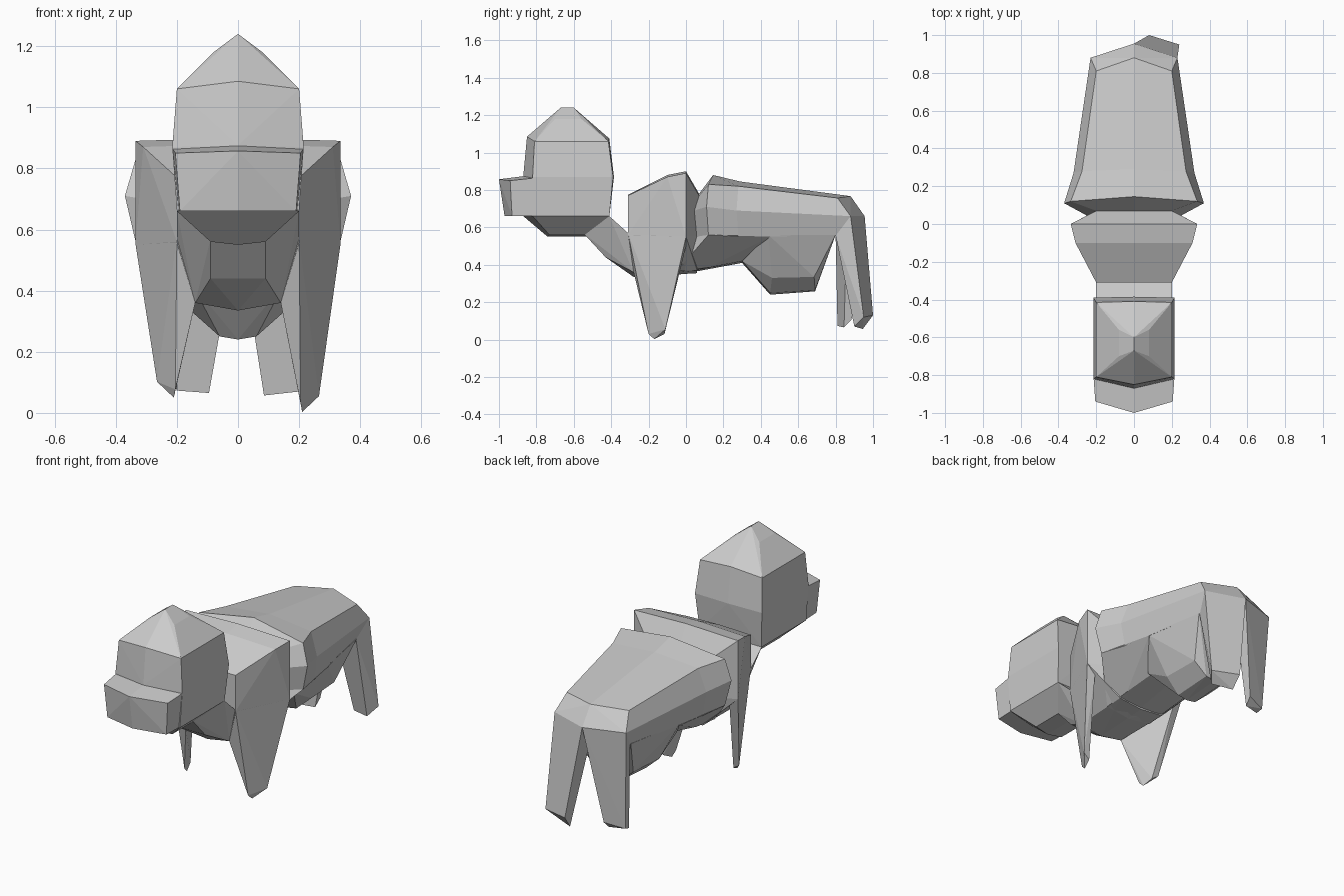
import bpy, bmesh


def finish(bm, name):
    bmesh.ops.recalc_face_normals(bm, faces=bm.faces)
    me = bpy.data.meshes.new(name)
    bm.to_mesh(me)
    bm.free()
    ob = bpy.data.objects.new(name, me)
    bpy.context.collection.objects.link(ob)
    return ob


def hull(name, pts, mirror=True):
    """Faceted block around points; optionally mirrored across x."""
    full = set(pts)
    if mirror:
        full |= {(-x, y, z) for x, y, z in pts if x}
    bm = bmesh.new()
    for p in sorted(full):
        bm.verts.new(p)
    res = bmesh.ops.convex_hull(bm, input=bm.verts[:])
    loose = [v for v in bm.verts if not v.link_faces]
    bmesh.ops.delete(bm, geom=loose, context='VERTS')
    bmesh.ops.dissolve_limit(bm, angle_limit=0.03, verts=bm.verts[:], edges=bm.edges[:])
    return finish(bm, name)


def loft(name, halves):
    """Skin over half cross-sections running from top centre to bottom centre."""
    bm = bmesh.new()
    rings = []
    for h in halves:
        ring = h + [(-x, y, z) for x, y, z in h[-2:0:-1]]
        rings.append([bm.verts.new(p) for p in ring])
    n = len(rings[0])
    for a, b in zip(rings, rings[1:]):
        for i in range(n):
            j = (i + 1) % n
            bm.faces.new((a[i], a[j], b[j], b[i]))
    bm.faces.new(rings[0])
    bm.faces.new(rings[-1])
    return finish(bm, name)


# Head with peaked crown
hull("head", [
    (0, -.67, 1.24), (0, -.60, 1.24), (.08, -.70, 1.18), (.08, -.56, 1.18),
    (.2, -.81, 1.06), (0, -.85, 1.085), (.2, -.415, 1.06), (0, -.41, 1.075),
    (.215, -.82, .87), (0, -.87, .875), (.215, -.39, .87), (0, -.385, .87),
    (.2, -.82, .66), (0, -.87, .66), (.2, -.41, .66),
    (.09, -.73, .56), (0, -.74, .55), (.09, -.53, .56), (0, -.53, .55)])

# Muzzle
hull("muzzle", [
    (.205, -.94, .85), (0, -1, .857), (.19, -.93, .66), (0, -.97, .66),
    (.215, -.8, .865), (0, -.86, .875), (.195, -.8, .66), (0, -.8, .66)])

# Neck
hull("neck", [
    (.09, -.55, .57), (.09, -.43, .44), (.14, -.28, .36), (0, -.28, .335),
    (.2, -.31, .57), (.2, -.41, .66)])

# Shoulders and chest
hull("shoulders", [
    (.2, -.31, .77), (0, -.31, .775), (.2, -.31, .56), (.31, -.1, .87),
    (0, -.1, .88), (.335, 0, .89), (0, 0, .9), (.335, 0, .55),
    (.2, .07, .77), (0, .07, .78), (.22, .06, .55),
    (.14, -.28, .36), (0, -.28, .335), (.15, .06, .37), (0, .06, .355)])

# Front legs: tapered plates, one foot slightly raised
for s, lift, side in ((1, 0, "right"), (-1, .047, "left")):
    top = [(.2, -.31, .57), (.335, 0, .55), (.14, -.28, .36), (.28, 0, .5)]
    foot = [(.265, -.11, .055), (.21, -.17, .003), (.205, -.2, .03), (.225, -.115, .03)]
    pts = top + [(x, y, z + lift) for x, y, z in foot]
    hull("front_leg_" + side, [(s * x, y, z) for x, y, z in pts], False)

# Long back, from the groove behind the shoulders to the rump
loft("back", [
    [(0, .07, .78), (.2, .07, .77), (.25, .045, .69), (.22, .055, .55), (0, .06, .48)],
    [(0, .145, .88), (.335, .12, .83), (.37, .11, .71), (.335, .12, .56), (0, .12, .45)],
    [(0, .29, .845), (.275, .28, .82), (.32, .27, .69), (.3, .28, .55), (0, .28, .46)],
    [(0, .88, .767), (.2, .81, .757), (.23, .88, .66), (.2, .8, .555), (0, .85, .57)]])

# Belly
hull("belly", [
    (.22, .055, .55), (.335, .12, .56), (.3, .28, .55), (.27, .45, .55),
    (.15, -.05, .365), (0, -.05, .345), (.15, .12, .385), (0, .12, .375),
    (.13, .3, .42), (0, .3, .41)])

# Lower belly bulge
hull("lower_belly", [
    (.27, .44, .56), (.205, .8, .56), (.15, .3, .42), (0, .3, .41),
    (.15, .46, .33), (.14, .685, .335), (.06, .45, .25), (0, .45, .24),
    (.06, .69, .265), (0, .69, .258)])

# Rear legs: hang from the rump, right one swept further back
rump = [(0, .88, .767), (.2, .81, .757), (.23, .88, .66), (0, .955, .66),
        (.2, .8, .555), (0, .86, .6)]
hull("rear_leg_right", rump + [
    (.24, .95, .12), (.2, .9, .07), (.08, 1, .13), (.085, .945, .057)], False)
hull("rear_leg_left", [(-x, y, z) for x, y, z in rump] + [
    (-.205, .85, .085), (-.2, .81, .073), (-.09, .885, .105), (-.095, .845, .065)], False)
